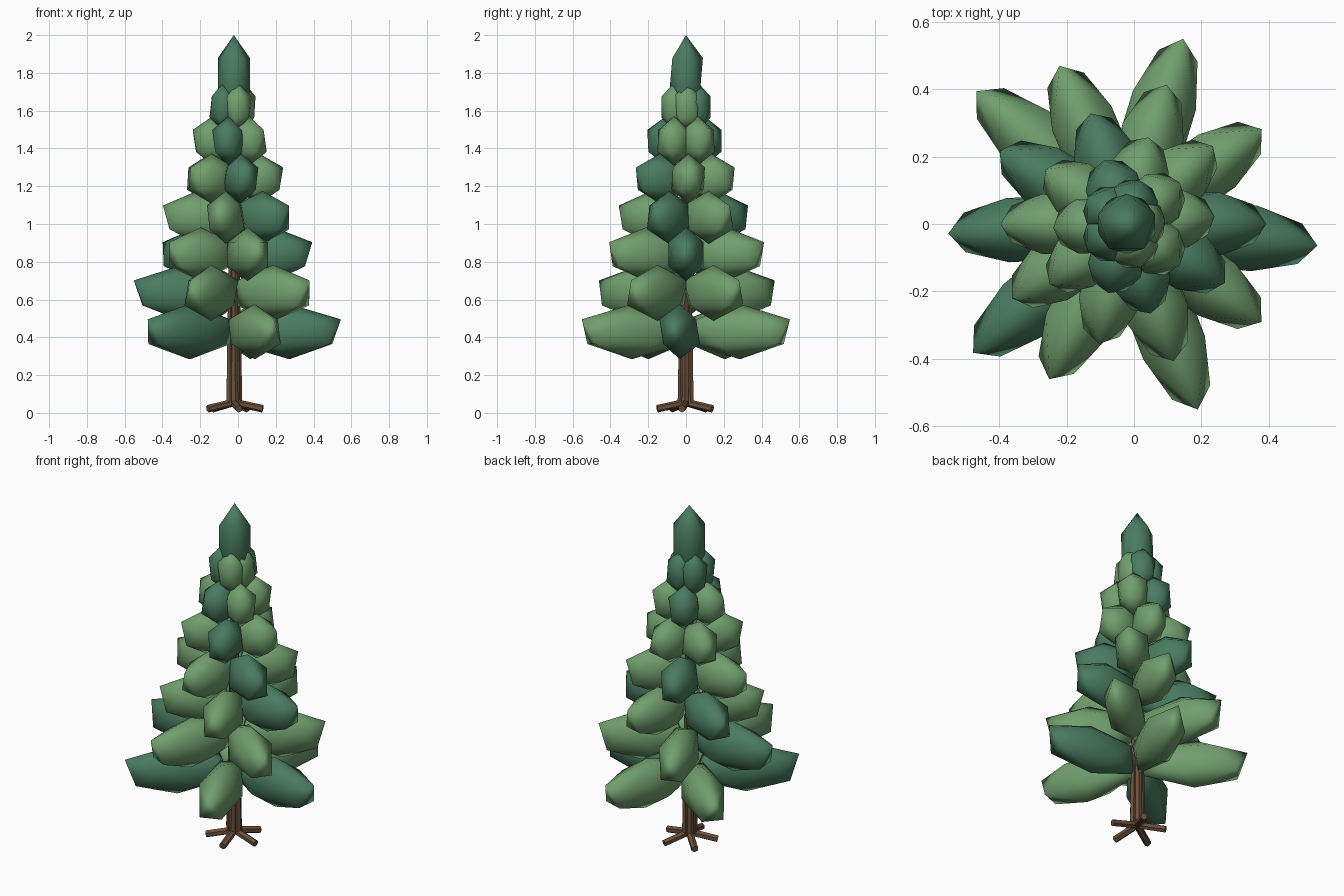
import bpy, math
from mathutils import Vector

if "Cube" in bpy.data.objects:
    bpy.data.objects.remove(bpy.data.objects["Cube"])

CX = -0.022  # trunk axis


def material(name, color):
    m = bpy.data.materials.new(name)
    m.diffuse_color = (*color, 1)
    m.use_nodes = True
    m.node_tree.nodes["Principled BSDF"].inputs["Base Color"].default_value = m.diffuse_color
    return m


LIGHT = material("light_green", (0.165, 0.345, 0.155))
DARK = material("dark_green", (0.068, 0.20, 0.118))
BARK = material("bark_brown", (0.15, 0.082, 0.045))


def clump(name, loc, scale, angle, mat):
    """Faceted foliage lump, stretched outwards along its angle."""
    bpy.ops.mesh.primitive_ico_sphere_add(subdivisions=1, radius=1, location=loc,
                                          rotation=(0, 0, math.radians(angle)))
    ob = bpy.context.object
    ob.name = name
    ob.scale = scale
    ob.data.materials.append(mat)
    bpy.ops.object.shade_smooth()
    return ob


# Foliage tiers: height, half height, half width, then (angle, tip radius, colour)
L, D = LIGHT, DARK
tiers = [
    (0.430, 0.146, 0.115, [(-6.5, .57, D), (73, .575, L), (138.5, .595, L), (220, .595, D), (291, .59, L)]),
    (0.635, 0.148, 0.112, [(35, .49, L), (113, .51, L), (183, .53, D), (243.5, .515, L), (324, .495, L)]),
    (0.840, 0.142, 0.110, [(0, .415, D), (74, .43, L), (150, .435, D), (213, .405, L), (289, .43, L)]),
    (1.035, 0.140, 0.105, [(42, .345, L), (108, .345, D), (180, .375, L), (257, .365, L), (329, .34, D)]),
    (1.240, 0.132, 0.100, [(5, .262, L), (76, .265, L), (146, .29, L), (218, .29, L), (285, .275, D)]),
    (1.440, 0.130, 0.095, [(38, .2, L), (110, .2, D), (183, .218, L), (255, .212, D), (322, .2, L)]),
    (1.620, 0.125, 0.082, [(5, .115, L), (73, .135, D), (145, .14, D), (215, .14, D), (288, .135, L)]),
]
for t, (z, h, w, lumps) in enumerate(tiers, 1):
    for i, (angle, tip, mat) in enumerate(lumps, 1):
        length = tip / 1.86           # lump runs from the axis to its tip
        dist = tip - 0.894 * length
        a = math.radians(angle)
        clump(f"foliage_tier{t}_{i}", (CX + dist * math.cos(a), dist * math.sin(a), z),
              (length, w, h), angle, mat)

# Crown
clump("crown", (CX, 0, 1.78), (0.1, 0.1, 0.22), 90, DARK)


def rod(name, a, b, ra, rb):
    """Six-sided tapered rod between two points."""
    a, b = Vector(a), Vector(b)
    bpy.ops.mesh.primitive_cone_add(vertices=6, radius1=ra, radius2=rb,
                                    depth=(b - a).length, location=(a + b) / 2)
    ob = bpy.context.object
    ob.name = name
    ob.rotation_euler = (b - a).to_track_quat('Z', 'Y').to_euler()
    ob.data.materials.append(BARK)
    bpy.ops.object.shade_smooth_by_angle(angle=math.radians(30))


# Trunk: a bundle of stems, each with a root spreading at its foot
for i in range(5):
    a = math.radians(-8 + 72 * i)
    c, s = math.cos(a), math.sin(a)
    rod(f"trunk_stem_{i + 1}", (CX + 0.024 * c, 0.024 * s, 0.04),
        (CX + 0.008 * c, 0.008 * s, 1.6), 0.021, 0.010)
    rod(f"root_{i + 1}", (CX, 0, 0.055), (CX + 0.155 * c, 0.155 * s, 0.022), 0.02, 0.02)
